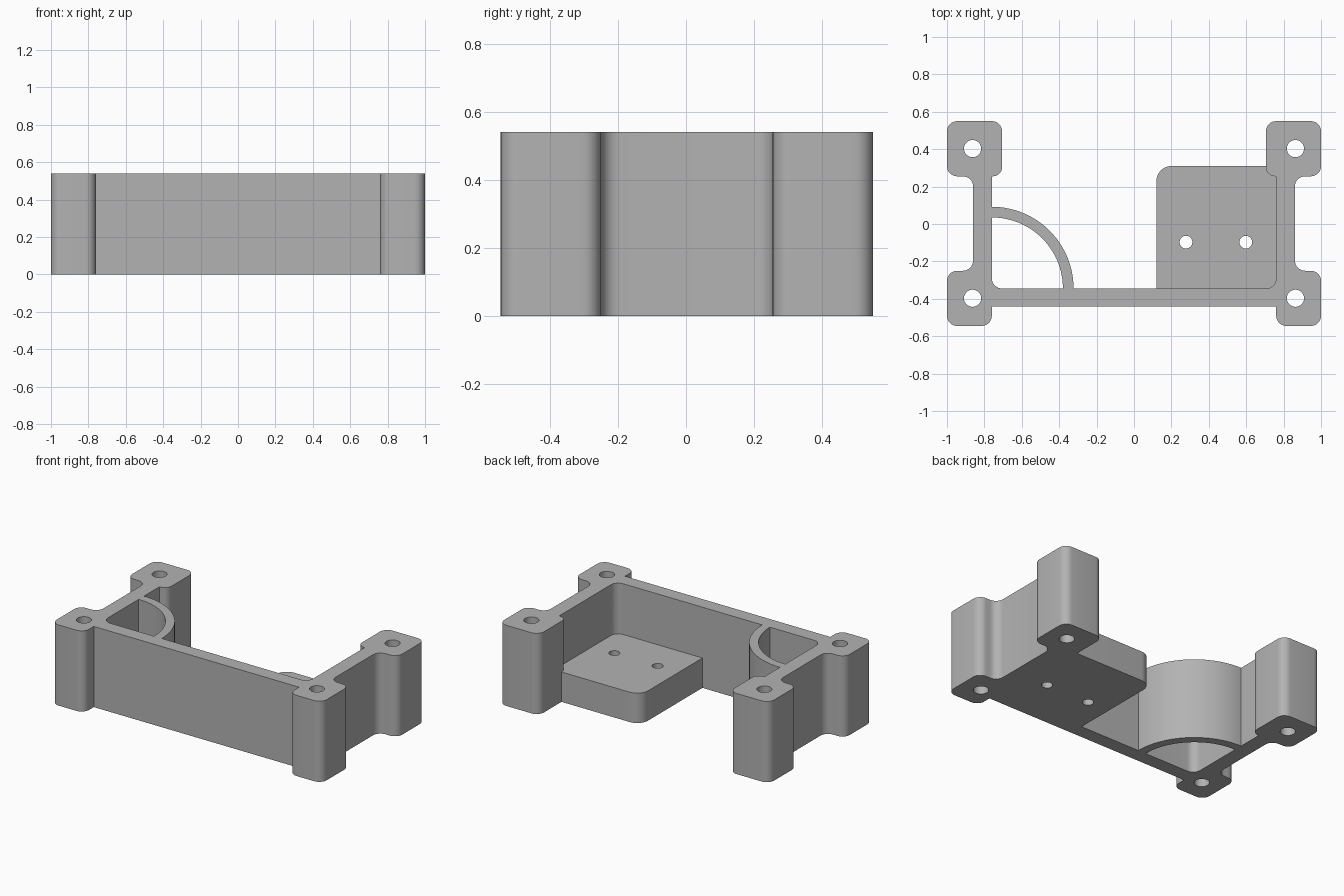
import bpy, bmesh, math
from mathutils import Vector

cube = bpy.data.objects.get("Cube")
if cube:
    bpy.data.objects.remove(cube, do_unlink=True)

HEIGHT, BLOCK_HEIGHT = 0.54, 0.2
R = 0.055                      # common corner radius
WALL_X, WALL_Y = 0.76, -0.345  # inner faces of the walls

grey = bpy.data.materials.new("plain grey")
grey.use_nodes = True
colour = (0.45, 0.45, 0.45, 1)
grey.diffuse_color = colour
grey.node_tree.nodes["Principled BSDF"].inputs["Base Color"].default_value = colour


def arc(cx, cy, r, start, end, n):
    """Points along an arc, angles in degrees."""
    angles = [math.radians(start + (end - start) * i / n) for i in range(n + 1)]
    return [(cx + r * math.cos(a), cy + r * math.sin(a)) for a in angles]


def rounded(corners, steps=8):
    """Path through (x, y, radius) corners with each corner filleted."""
    path = []
    for i, (x, y, r) in enumerate(corners):
        p = Vector((x, y))
        if r == 0:
            path.append((x, y))
            continue
        u = (Vector(corners[i - 1][:2]) - p).normalized()
        v = (Vector(corners[(i + 1) % len(corners)][:2]) - p).normalized()
        centre = p + (u + v) * r
        for k in range(steps + 1):
            a = math.pi / 2 * k / steps
            path.append(tuple(centre - v * r * math.cos(a) - u * r * math.sin(a)))
    return path


def plate(name, loops, height):
    """Solid made by extruding an outline with holes."""
    curve = bpy.data.curves.new(name, "CURVE")
    curve.dimensions = "2D"
    curve.fill_mode = "BOTH"
    curve.extrude = height / 2
    for loop in loops:
        spline = curve.splines.new("POLY")
        spline.points.add(len(loop) - 1)
        for point, (x, y) in zip(spline.points, loop):
            point.co = (x, y, 0, 1)
        spline.use_cyclic_u = True
    helper = bpy.data.objects.new(name + "_profile", curve)
    bpy.context.collection.objects.link(helper)
    bpy.context.view_layer.update()
    mesh = bpy.data.meshes.new_from_object(
        helper.evaluated_get(bpy.context.evaluated_depsgraph_get()))
    bpy.data.objects.remove(helper, do_unlink=True)
    bm = bmesh.new()
    bm.from_mesh(mesh)
    bmesh.ops.remove_doubles(bm, verts=bm.verts, dist=1e-5)
    bmesh.ops.translate(bm, verts=bm.verts, vec=(0, 0, height / 2))
    bmesh.ops.recalc_face_normals(bm, faces=bm.faces)
    bm.to_mesh(mesh)
    bm.free()
    mesh.materials.clear()
    mesh.materials.append(grey)
    obj = bpy.data.objects.new(name, mesh)
    bpy.context.collection.objects.link(obj)
    return obj


def circle(x, y, r):
    return arc(x, y, r, 0, 360, 32)[:-1]


# Right half of the frame: front wall, front post, side wall, back post
half = [(WALL_X, -0.44, 0), (WALL_X, -0.545, R), (1, -0.545, R), (1, -0.25, R),
        (0.86, -0.25, R), (0.86, 0.255, R), (1, 0.255, R), (1, 0.55, R),
        (0.705, 0.55, R), (0.705, 0.255, 0.05), (WALL_X, 0.255, 0),
        (WALL_X, WALL_Y, R)]
right = rounded(half)[:]
left = [(-x, y) for x, y in reversed(rounded(half + [(0, WALL_Y, 0)])[:-1])]
right = rounded(half + [(0, WALL_Y, 0)])[:-1]

# The quarter ring replaces the left inner corner of the outline
left = [p for p in left if not (p[1] < 0 and p[1] > -0.4 and -WALL_X - 1e-4 < p[0])]
ring = arc(-WALL_X, WALL_Y, 0.437, 0, 90, 32)
pocket = (rounded([(0, WALL_Y, 0), (-WALL_X, WALL_Y, R), (-WALL_X, 0, 0)])[1:-1]
          + arc(-WALL_X, WALL_Y, 0.38, 90, 0, 32))
bolts = [circle(sx * 0.863, y, 0.046) for sx in (-1, 1) for y in (-0.397, 0.403)]
frame = plate("frame", [right + ring + left, pocket] + bolts, HEIGHT)

# Low mounting block with two screw holes, tucked into the walls
block_outline = rounded([(0.12, -0.4, 0), (0.8, -0.4, 0), (0.8, 0.31, 0), (0.12, 0.31, 0.08)])
screws = [circle(x, -0.097, 0.034) for x in (0.278, 0.598)]
block = plate("mounting_block", [block_outline] + screws, BLOCK_HEIGHT)

# Join block and frame into one solid
union = frame.modifiers.new("join_block", "BOOLEAN")
union.operation = "UNION"
union.solver = "EXACT"
union.object = block
bpy.context.view_layer.objects.active = frame
for obj in bpy.context.selected_objects:
    obj.select_set(False)
frame.select_set(True)
bpy.ops.object.modifier_apply(modifier=union.name)
bpy.data.objects.remove(block, do_unlink=True)
bpy.ops.object.shade_smooth_by_angle(angle=math.radians(30))
